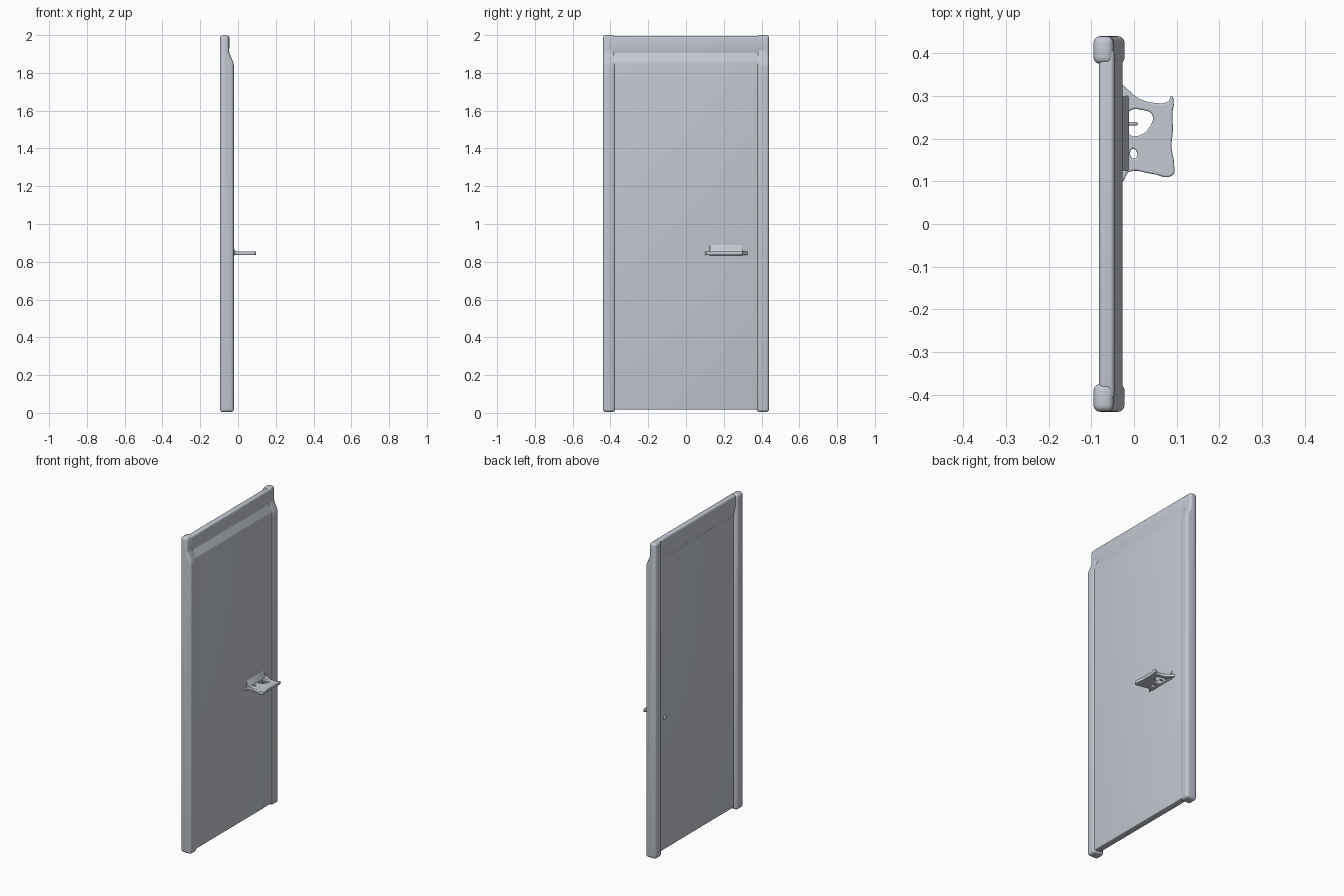
import bpy, bmesh, math

if "Cube" in bpy.data.objects:
    bpy.data.objects.remove(bpy.data.objects["Cube"])

grey = bpy.data.materials.new("soft grey")
grey.diffuse_color = (0.55, 0.58, 0.64, 1)
grey.use_nodes = True
grey.node_tree.nodes["Principled BSDF"].inputs["Base Color"].default_value = grey.diffuse_color


def finish(ob, angle=60):
    bpy.ops.object.select_all(action='DESELECT')
    ob.select_set(True)
    bpy.context.view_layer.objects.active = ob
    bpy.ops.object.convert(target='MESH')
    bpy.ops.object.shade_smooth_by_angle(angle=math.radians(angle))


def extrude_y(name, profile, y0, y1, bevel, segments=4):
    """Closed x-z profile extruded along y with rounded edges."""
    bm = bmesh.new()
    face = bm.faces.new([bm.verts.new((x, y0, z)) for x, z in profile])
    ext = bmesh.ops.extrude_face_region(bm, geom=[face])
    verts = [v for v in ext["geom"] if isinstance(v, bmesh.types.BMVert)]
    bmesh.ops.translate(bm, verts=verts, vec=(0, y1 - y0, 0))
    bmesh.ops.recalc_face_normals(bm, faces=bm.faces)
    me = bpy.data.meshes.new(name)
    bm.to_mesh(me)
    bm.free()
    me.materials.append(grey)
    ob = bpy.data.objects.new(name, me)
    bpy.context.collection.objects.link(ob)
    mod = ob.modifiers.new("round", 'BEVEL')
    mod.width, mod.segments = bevel, segments
    mod.limit_method = 'ANGLE'
    mod.angle_limit = math.radians(15)
    finish(ob)
    return ob


# Door leaf: steps back towards the top on its front face
extrude_y("door_panel", [(-.07, .017), (-.027, .017), (-.027, 1.86), (-.05, 1.905),
                         (-.05, 1.985), (-.07, 1.985)], -.41, .41, .006)

# Thicker rounded side posts
post = [(-.095, .004), (-.022, .004), (-.022, 1.85), (-.048, 1.91),
        (-.048, 2.0), (-.095, 2.0)]
for side, y0, y1 in (("left", -.44, -.375), ("right", .375, .44)):
    extrude_y("side_post_" + side, post, y0, y1, .016)

# Top rail between the posts
extrude_y("top_rail", [(-.07, 1.86), (-.055, 1.88), (-.046, 1.93), (-.046, 1.996),
                       (-.082, 1.996), (-.082, 1.92)], -.41, .41, .01)

# Handle: thin plate with two openings
outline = [(-.03, .10), (-.012, .122), (.04, .118), (.09, .114), (.094, .14), (.088, .18),
           (.091, .22), (.09, .26), (.093, .285), (.088, .299), (.08, .287), (.04, .285),
           (.01, .295), (-.015, .315), (-.03, .325)]
large_opening = [(-.012, .263), (.02, .267), (.043, .255), (.035, .225), (.02, .211),
                 (-.008, .208), (-.014, .235)]
small_opening = [(-.005, .155), (.005, .155), (.004, .173), (-.005, .175)]
cu = bpy.data.curves.new("handle", 'CURVE')
cu.dimensions, cu.fill_mode = '2D', 'BOTH'
cu.resolution_u = 5
cu.extrude, cu.bevel_depth, cu.bevel_resolution, cu.offset = .006, .004, 2, -.004
for pts in (outline, large_opening, small_opening):
    sp = cu.splines.new('BEZIER')
    sp.bezier_points.add(len(pts) - 1)
    sp.use_cyclic_u = True
    for bp, (x, y) in zip(sp.bezier_points, pts):
        bp.co = (x, y, 0)
        bp.handle_left_type = bp.handle_right_type = 'AUTO'
cu.materials.append(grey)
handle = bpy.data.objects.new("handle", cu)
handle.location.z = .845
bpy.context.collection.objects.link(handle)
finish(handle)

# Flared root joining the handle to the door, and the prong in its opening
extrude_y("handle_root", [(-.035, .83), (-.012, .836), (-.012, .855), (-.02, .868),
                          (-.028, .892), (-.035, .892)], .125, .30, .003, 2)
extrude_y("handle_prong", [(-.03, .838), (.009, .842), (.009, .85), (-.03, .852)],
          .231, .239, .003, 2)
# Small latch bump on the back
extrude_y("latch_bump", [(-.06, .835), (-.06, .865), (-.077, .858), (-.077, .842)],
          .30, .325, .005, 3)
